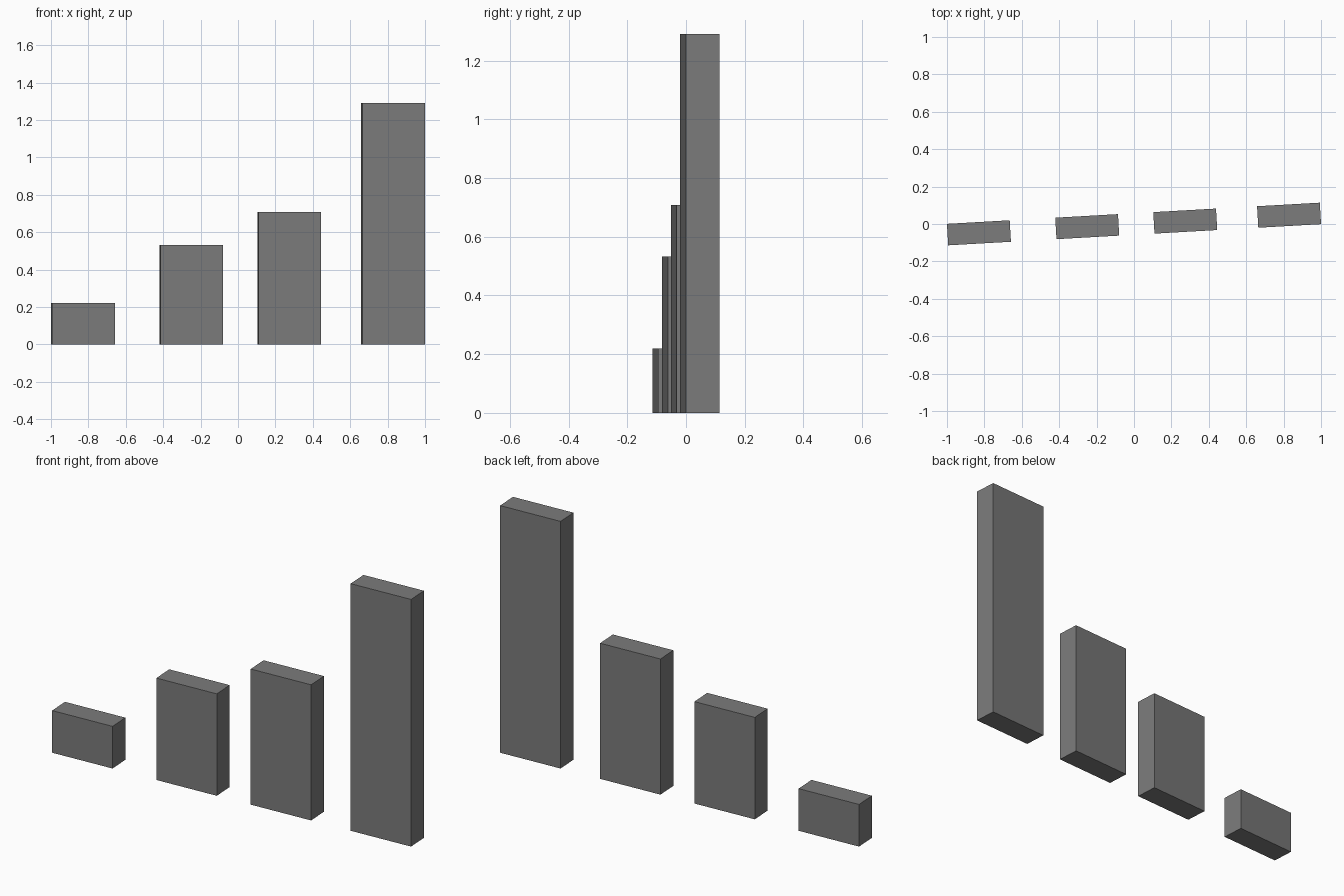
import bpy
import math

cube = bpy.data.objects.get("Cube")
if cube:
    bpy.data.objects.remove(cube, do_unlink=True)

# Single grey material
GREY = (0.2, 0.2, 0.2, 1.0)
grey = bpy.data.materials.new("grey")
grey.use_nodes = True
grey.diffuse_color = GREY
grey.node_tree.nodes["Principled BSDF"].inputs["Base Color"].default_value = GREY

WIDTH, DEPTH = 0.336, 0.115
ANGLE = math.radians(3.25)


def add_bar(name, x, height):
    """Upright bar standing on the ground, on the slightly turned row line."""
    bpy.ops.mesh.primitive_cube_add(
        size=1,
        location=(x, x * math.tan(ANGLE), height / 2),
        rotation=(0, 0, ANGLE),
    )
    bar = bpy.context.object
    bar.name = name
    bar.scale = (WIDTH, DEPTH, height)
    bar.data.materials.append(grey)


# Row of four bars, rising from right to left
add_bar("shortest_bar", -0.829, 0.22)
add_bar("second_bar", -0.25, 0.532)
add_bar("third_bar", 0.274, 0.708)
add_bar("tallest_bar", 0.829, 1.29)
